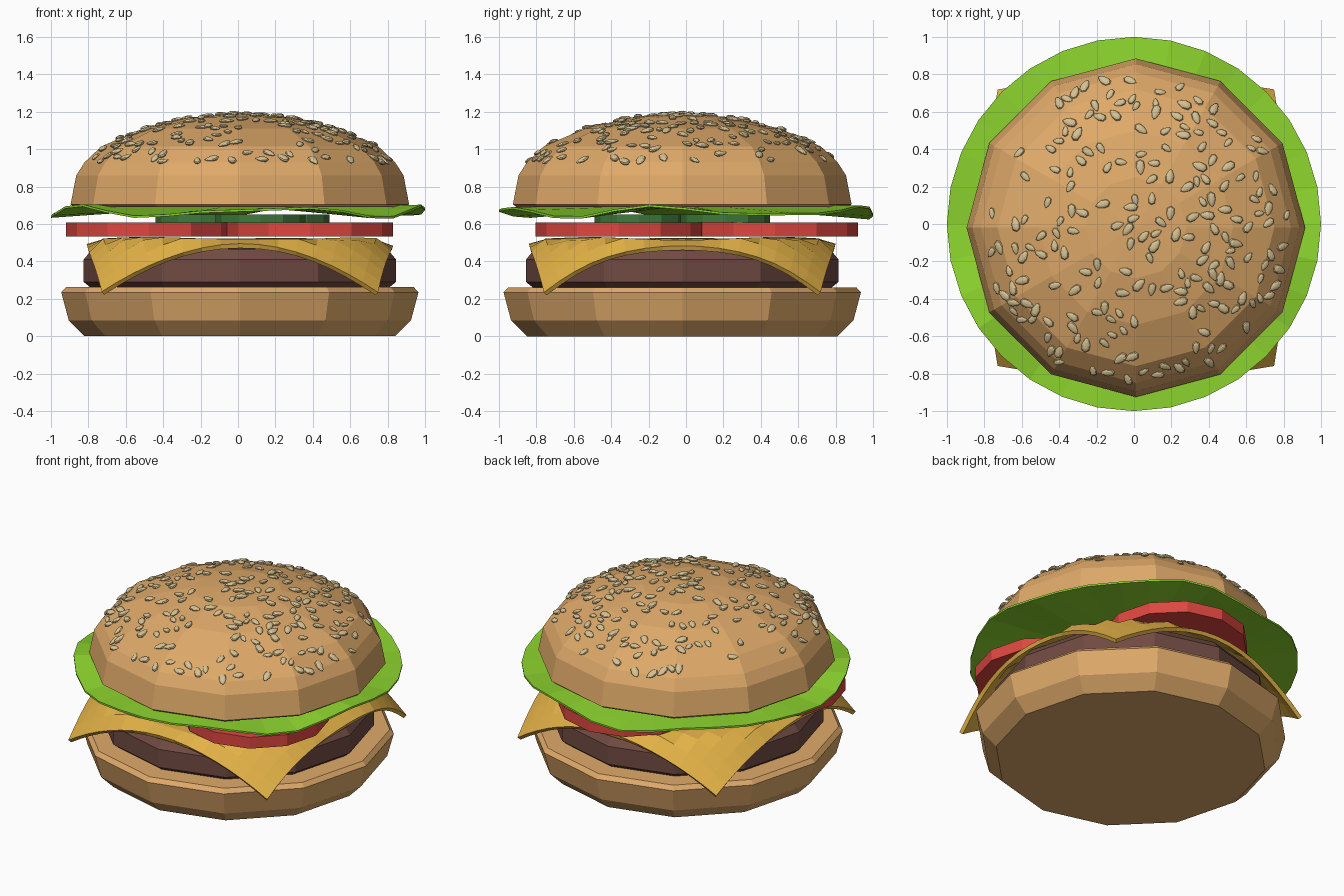
import bpy, bmesh, math, random
from mathutils import Vector, Matrix
from mathutils.bvhtree import BVHTree

if "Cube" in bpy.data.objects:
    bpy.data.objects.remove(bpy.data.objects["Cube"])

random.seed(4)
CX, CY = 0.01, -0.02


def mat(name, rgb):
    m = bpy.data.materials.new(name)
    m.diffuse_color = [(c / 255) ** 2.2 for c in rgb] + [1]
    m.use_nodes = True
    m.node_tree.nodes["Principled BSDF"].inputs["Base Color"].default_value = m.diffuse_color
    return m


BUN = mat("bun", (222, 168, 105))
PATTY = mat("meat", (112, 76, 68))
CHEESE = mat("cheese", (226, 176, 72))
TOMATO = mat("tomato", (222, 72, 66))
PICKLE = mat("pickle", (62, 122, 62))
LETTUCE = mat("lettuce", (140, 212, 50))
SEED = mat("seed", (212, 192, 145))


def finish(name, bm, material):
    bmesh.ops.recalc_face_normals(bm, faces=bm.faces)
    me = bpy.data.meshes.new(name)
    bm.to_mesh(me)
    bm.free()
    me.materials.append(material)
    ob = bpy.data.objects.new(name, me)
    bpy.context.collection.objects.link(ob)
    return ob


def lathe(name, profile, material, cx=CX, cy=CY, sides=12):
    """Stack of rings (radius, z); flat caps, or a point where radius is 0."""
    bm = bmesh.new()
    rings = []
    for r, z in profile:
        if r == 0:
            rings.append([bm.verts.new((cx, cy, z))] * sides)
        else:
            rings.append([bm.verts.new((cx + r * math.cos(2 * math.pi * i / sides),
                                        cy + r * math.sin(2 * math.pi * i / sides), z))
                          for i in range(sides)])
    for a, b in zip(rings, rings[1:]):
        for i in range(sides):
            j = (i + 1) % sides
            bm.faces.new(list(dict.fromkeys((a[i], a[j], b[j], b[i]))))
    for ring, (r, z) in ((rings[0], profile[0]), (rings[-1], profile[-1])):
        if r > 0:
            bm.faces.new(ring)
    return finish(name, bm, material)


# Buns and patty
lathe("bottom_bun", [(0.83, 0), (0.915, 0.085), (0.955, 0.235), (0.93, 0.262), (0.80, 0.262)], BUN)
lathe("patty", [(0.80, 0.262), (0.835, 0.29), (0.835, 0.41), (0.79, 0.465), (0.70, 0.48)], PATTY)
top_bun = lathe("top_bun", [(0.885, 0.69), (0.905, 0.705), (0.875, 0.86), (0.83, 0.93), (0.74, 1.015),
                            (0.52, 1.11), (0.27, 1.17), (0, 1.19)], BUN)

# Cheese slice: square sheet whose corners fold down over the patty
bm = bmesh.new()
bmesh.ops.create_grid(bm, x_segments=16, y_segments=16, size=0.83)
for v in bm.verts:
    x, y = v.co.x, v.co.y
    r = math.hypot(x, y)
    over = max(0, r - 0.79)
    k = (r - over * 0.36) / r if r > 0 else 1
    ripple = 0.012 * math.sin(5 * x + 1) * math.cos(6 * y) * min(1, r)
    v.co = (CX + x * k, CY + y * k, 0.51 + ripple - 0.73 * over)
cheese = finish("cheese_slice", bm, CHEESE)
mod = cheese.modifiers.new("thickness", "SOLIDIFY")
mod.thickness = 0.025
mod.offset = 0

# Tomato and pickle slices
for i, (x, y) in enumerate([(0.385, -0.36), (0.075, 0.475), (-0.475, -0.24)]):
    lathe(f"tomato_slice_{i + 1}", [(0.445, 0.532), (0.445, 0.608)], TOMATO, x, y)
for i, (x, y) in enumerate([(0.12, -0.25), (0.25, 0.21), (-0.2, 0.12)]):
    lathe(f"pickle_slice_{i + 1}", [(0.24, 0.608), (0.24, 0.65)], PICKLE, x, y)

# Lettuce: wavy round leaf
bm = bmesh.new()
N = 32
center = bm.verts.new((0, 0, 0.70))
prev = None
for r in (0.3, 0.55, 0.78, 0.9, 1.0):
    ring = []
    for i in range(N):
        a = 2 * math.pi * i / N
        wave = 0.024 * math.cos(5 * a + 0.5) + 0.012 * math.cos(8 * a + 2)
        z = 0.70 - 0.035 * r + wave * r ** 1.5
        ring.append(bm.verts.new((r * math.cos(a), r * math.sin(a), z)))
    for i in range(N):
        j = (i + 1) % N
        if prev:
            bm.faces.new((prev[i], ring[i], ring[j], prev[j]))
        else:
            bm.faces.new((center, ring[i], ring[j]))
    prev = ring
lettuce = finish("lettuce", bm, LETTUCE)
mod = lettuce.modifiers.new("thickness", "SOLIDIFY")
mod.thickness = 0.012
mod.offset = 0

# Sesame seeds: tapered ellipsoids scattered on the top bun
src = bmesh.new()
src.from_mesh(top_bun.data)
tree = BVHTree.FromBMesh(src)
bm = bmesh.new()
spots = []
while len(spots) < 200:
    r = 0.84 * math.sqrt(random.random())
    a = random.uniform(0, 2 * math.pi)
    p = Vector((CX + r * math.cos(a), CY + r * math.sin(a), 2))
    hit, normal, _, _ = tree.ray_cast(p, Vector((0, 0, -1)))
    if hit is None or hit.z < 0.93 or any((hit - s).length < 0.045 for s in spots):
        continue
    spots.append(hit)
    normal = (normal + Vector((0, 0, 0.4))).normalized()
    rot = normal.to_track_quat('Z', 'Y').to_matrix().to_4x4()
    spin = Matrix.Rotation(random.uniform(0, 2 * math.pi), 4, 'Z')
    size = random.uniform(0.8, 1.2)
    made = bmesh.ops.create_uvsphere(bm, u_segments=8, v_segments=6, radius=1)["verts"]
    for v in made:
        taper = 1 - 0.35 * v.co.x
        v.co = Vector((v.co.x * 0.036, v.co.y * 0.02 * taper, v.co.z * 0.011 * taper)) * size
    bmesh.ops.transform(bm, matrix=Matrix.Translation(hit + normal * 0.005) @ rot @ spin, verts=made)
src.free()
finish("sesame_seeds", bm, SEED)
